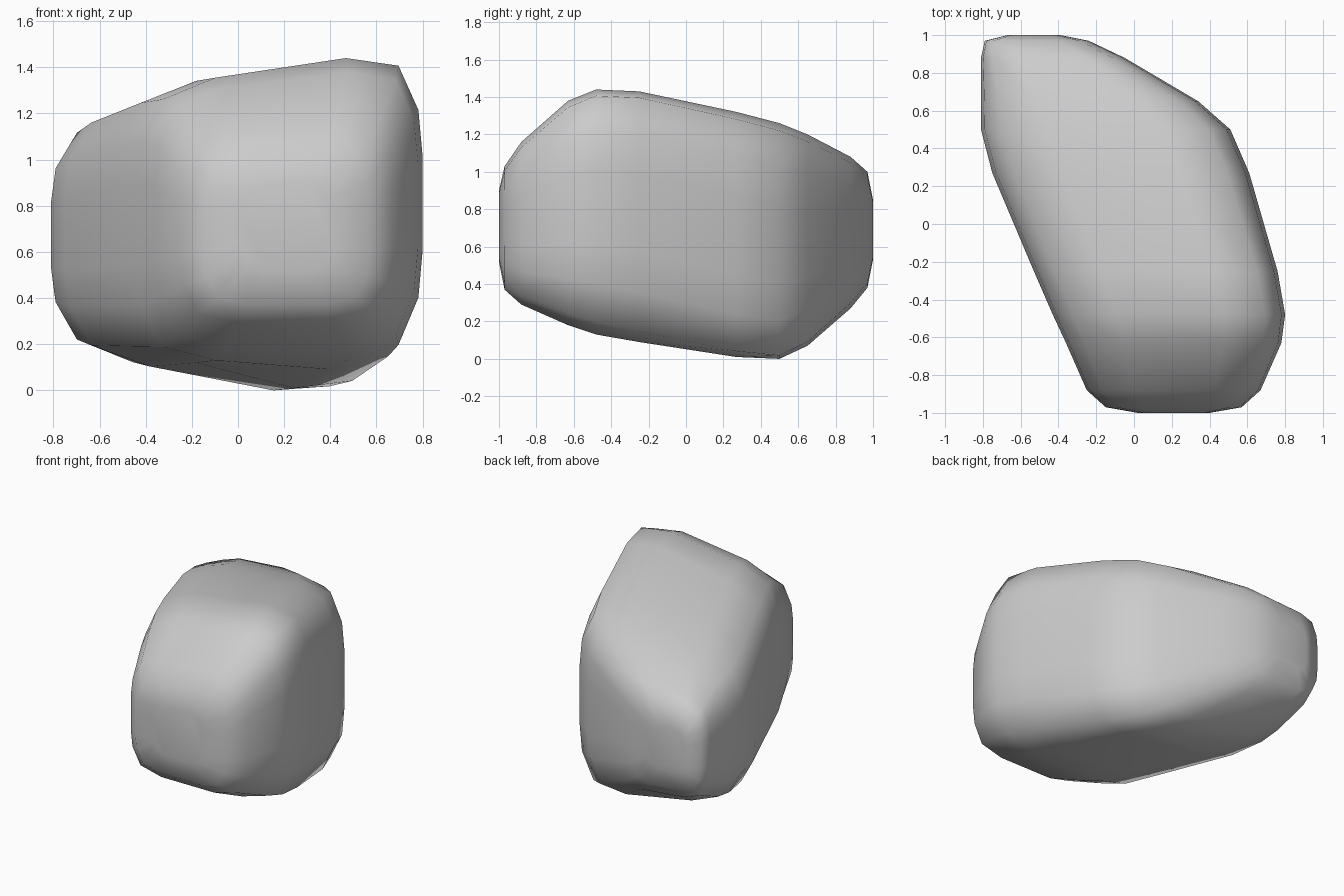
import bpy, bmesh

if "Cube" in bpy.data.objects:
    bpy.data.objects.remove(bpy.data.objects["Cube"])

# Stations along y: y, left x, right x, lowest z, highest z, bottom slope, top slope
STATIONS = [
    (-1.00, 0.02, 0.40, 0.52, 0.90, 0.00, 0.05),
    (-0.97, -0.15, 0.57, 0.37, 1.03, 0.00, 0.06),
    (-0.88, -0.25, 0.67, 0.29, 1.16, 0.00, 0.09),
    (-0.63, -0.36, 0.78, 0.18, 1.38, 0.00, 0.13),
    (-0.48, -0.43, 0.80, 0.13, 1.44, 0.00, 0.15),
    (-0.25, -0.53, 0.76, 0.09, 1.43, -0.05, 0.15),
    (0.27, -0.75, 0.61, 0.01, 1.32, -0.15, 0.12),
    (0.50, -0.81, 0.51, 0.00, 1.26, -0.20, 0.11),
    (0.65, -0.81, 0.34, 0.07, 1.20, -0.18, 0.10),
    (0.88, -0.81, -0.05, 0.27, 1.08, -0.10, 0.08),
    (0.97, -0.79, -0.24, 0.38, 1.00, -0.05, 0.05),
    (1.00, -0.67, -0.39, 0.53, 0.85, 0.00, 0.00),
]

# Rounded-square section, one quarter mirrored into a closed loop
QUARTER = [(1.0, 0.3), (0.97, 0.6), (0.83, 0.9), (0.46, 1.0)]
half = QUARTER + [(-u, v) for u, v in reversed(QUARTER)]
SECTION = half + [(-u, -v) for u, v in half]
PEAK = 0.46


def add_ring(bm, y, left, right, low, high, slope_low, slope_high):
    mid, width = (left + right) / 2, (right - left) / 2
    ring = []
    for u, v in SECTION:
        run = (u - PEAK) * width
        bottom, top = low + slope_low * run, high + slope_high * run
        z = bottom + (top - bottom) * (v + 1) / 2
        ring.append(bm.verts.new((mid + u * width, y, z)))
    return ring


# Loft the boulder from front to back and cap both ends
bm = bmesh.new()
rings = [add_ring(bm, *s) for s in STATIONS]
n = len(SECTION)
for a, b in zip(rings, rings[1:]):
    for i in range(n):
        j = (i + 1) % n
        bm.faces.new((a[i], a[j], b[j], b[i]))
bm.faces.new(rings[0])
bm.faces.new(rings[-1])
bmesh.ops.recalc_face_normals(bm, faces=bm.faces[:])
for f in bm.faces:
    f.smooth = True

# Rest the stone on the ground
lowest = min(v.co.z for v in bm.verts)
bmesh.ops.translate(bm, verts=bm.verts[:], vec=(0, 0, -lowest))

mesh = bpy.data.meshes.new("boulder")
bm.to_mesh(mesh)
bm.free()
boulder = bpy.data.objects.new("boulder", mesh)
bpy.context.collection.objects.link(boulder)
